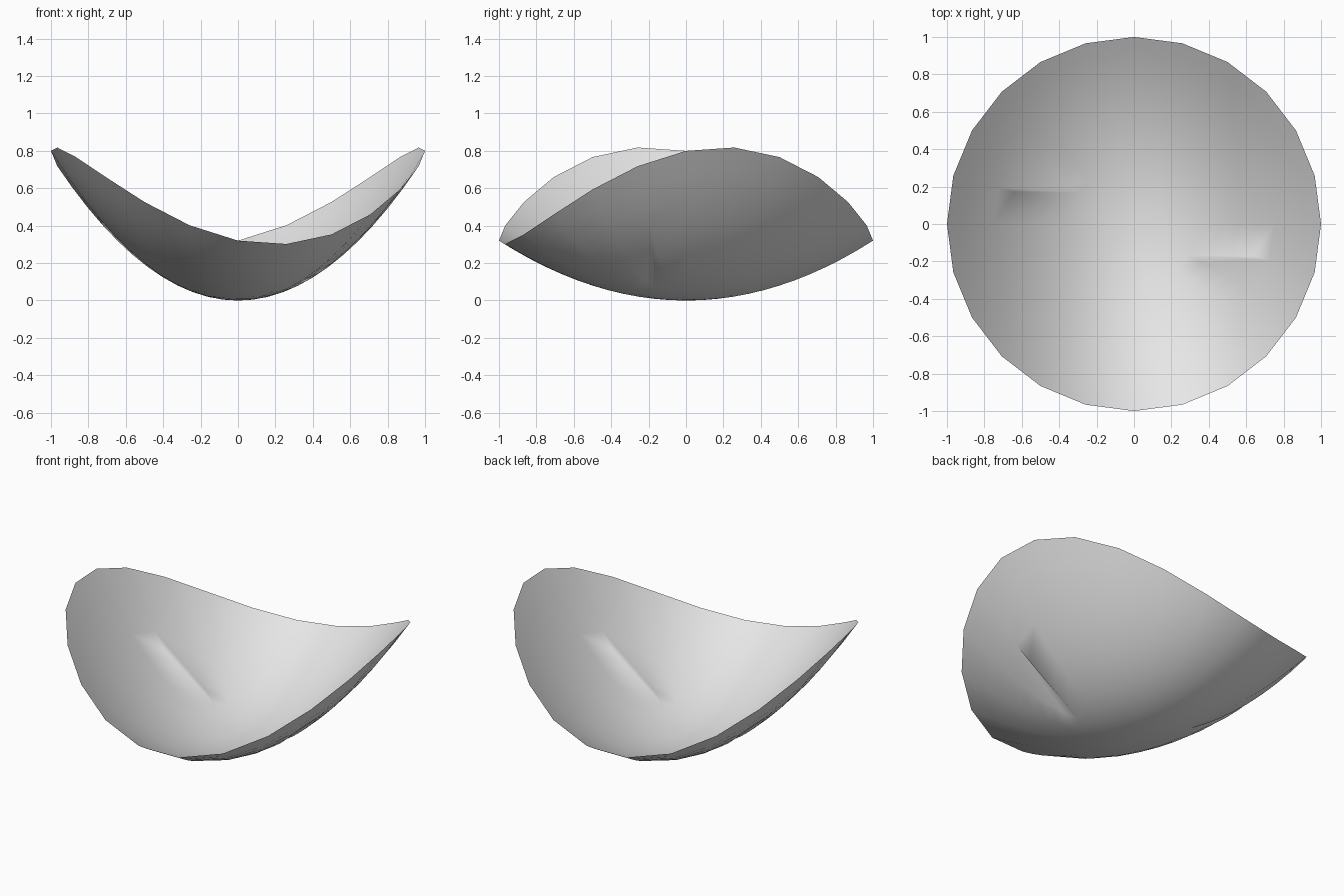
import bpy
import bmesh
import math

SIDES, RINGS = 24, 12
INNER, OUTER = 4, 9          # rings where each crease starts and ends

old = bpy.data.objects.get("Cube")
if old:
    bpy.data.objects.remove(old, do_unlink=True)

# Plain grey material
grey = bpy.data.materials.new("light grey")
grey.use_nodes = True
colour = (0.8, 0.8, 0.8, 1)
grey.diffuse_color = colour
grey.node_tree.nodes["Principled BSDF"].inputs["Base Color"].default_value = colour


def height(x, y):
    return 0.8 * x * x + 0.32 * y * y + 0.2 * x * y


# Vertices of the bowl on rings and spokes
bm = bmesh.new()
centre = bm.verts.new((0, 0, 0))
spokes = []
for s in range(SIDES):
    a = math.tau * s / SIDES
    spoke = [centre]
    for r in range(1, RINGS + 1):
        x, y = math.cos(a) * r / RINGS, math.sin(a) * r / RINGS
        spoke.append(bm.verts.new((x, y, height(x, y))))
    spokes.append(spoke)

# Sectors between neighbouring spokes; two opposite ones carry a crease
creased = (SIDES - 2, SIDES // 2 - 2)
for s in range(SIDES):
    a, b = spokes[s], spokes[(s + 1) % SIDES]
    bm.faces.new((centre, a[1], b[1]))
    for r in range(1, RINGS):
        if s in creased and INNER <= r < OUTER:
            # Two fans meet along one long diagonal
            if r < OUTER - 1:
                bm.faces.new((a[r], a[r + 1], b[OUTER]))
            else:
                bm.faces.new((a[r], a[OUTER], b[OUTER]))
            bm.faces.new((a[INNER], b[r + 1], b[r]))
        else:
            bm.faces.new((a[r], a[r + 1], b[r + 1], b[r]))

for face in bm.faces:
    face.smooth = True

# Curved bowl sheet
mesh = bpy.data.meshes.new("curved_bowl")
bm.to_mesh(mesh)
bm.free()
mesh.materials.append(grey)
bowl = bpy.data.objects.new("curved_bowl", mesh)
bpy.context.collection.objects.link(bowl)
